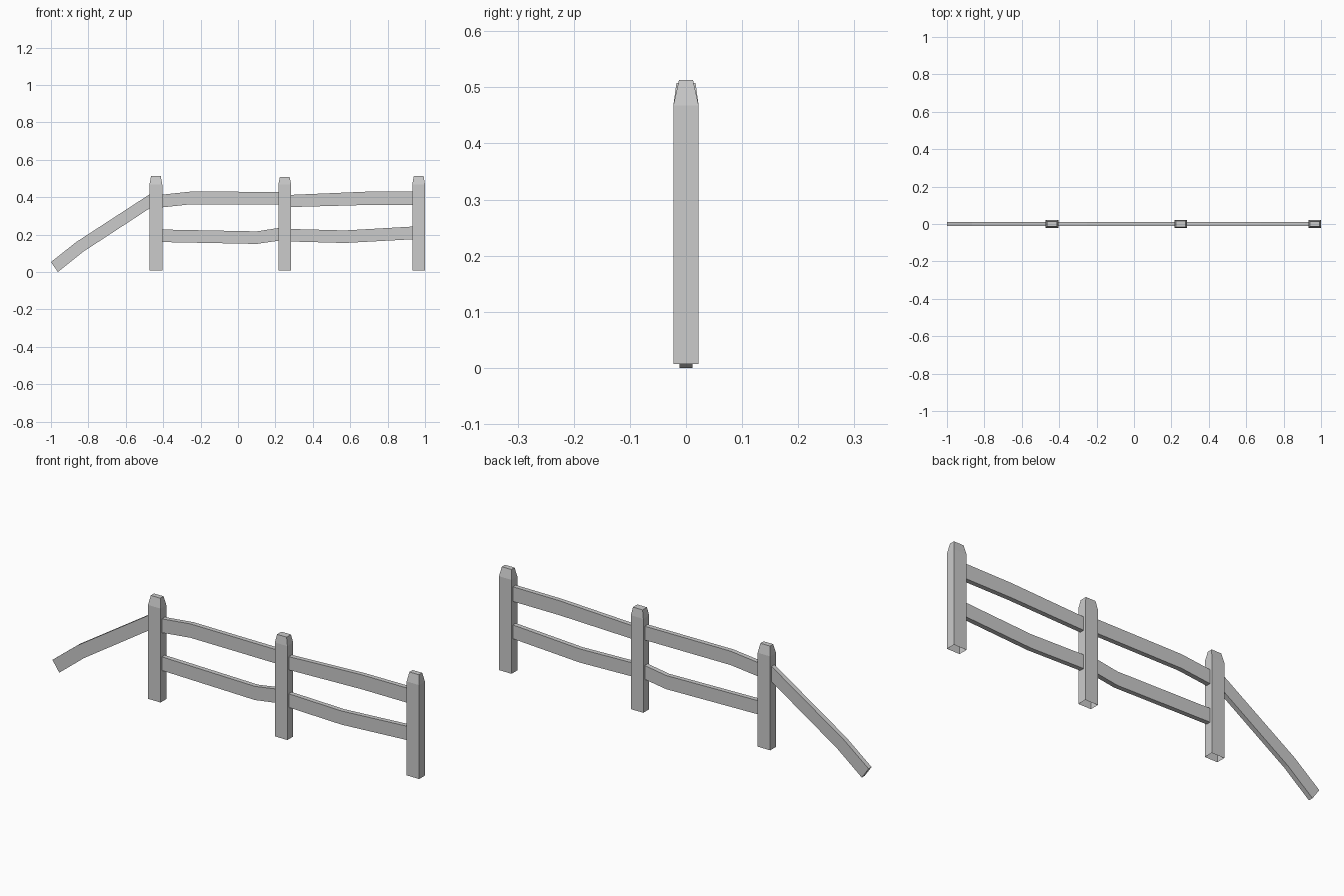
import bpy
import bmesh

if "Cube" in bpy.data.objects:
    bpy.data.objects.remove(bpy.data.objects["Cube"])


def finish(bm, name):
    bmesh.ops.recalc_face_normals(bm, faces=bm.faces)
    mesh = bpy.data.meshes.new(name)
    bm.to_mesh(mesh)
    bm.free()
    obj = bpy.data.objects.new(name, mesh)
    bpy.context.collection.objects.link(obj)


def make_post(name, x, top_z, top_x, top_y):
    """Square post with a tapered cap, open underneath."""
    bm = bmesh.new()
    rings = []
    for z, hx, hy in ((0.007, 0.034, 0.0225), (0.468, 0.034, 0.0225), (top_z, top_x, top_y)):
        rings.append([bm.verts.new((x + sx * hx, sy * hy, z))
                      for sx, sy in ((-1, -1), (1, -1), (1, 1), (-1, 1))])
    for a, b in zip(rings, rings[1:]):
        for i in range(4):
            j = (i + 1) % 4
            bm.faces.new((a[i], a[j], b[j], b[i]))
    bm.faces.new(rings[-1])
    finish(bm, name)


def make_rail(name, sections, hy=0.0115):
    """Bent plank through (upper x, upper z, lower x, lower z) sections."""
    bm = bmesh.new()
    rings = [[bm.verts.new(p) for p in ((ux, -hy, uz), (ux, hy, uz), (lx, hy, lz), (lx, -hy, lz))]
             for ux, uz, lx, lz in sections]
    for a, b in zip(rings, rings[1:]):
        for i in range(4):
            j = (i + 1) % 4
            bm.faces.new((a[i], a[j], b[j], b[i]))
    bm.faces.new(rings[0])
    bm.faces.new(rings[-1])
    finish(bm, name)


def straight(*points):
    return [(x, up, x, low) for x, up, low in points]


# Posts
make_post("left_post", -0.439, 0.513, 0.026, 0.0125)
make_post("middle_post", 0.25, 0.508, 0.026, 0.017)
make_post("right_post", 0.966, 0.513, 0.026, 0.0125)

# Rails between the posts
make_rail("upper_left_rail", straight((-0.41, 0.413, 0.345), (-0.25, 0.430, 0.362), (0.222, 0.428, 0.360)))
make_rail("upper_right_rail", straight((0.278, 0.412, 0.347), (0.68, 0.429, 0.358), (0.937, 0.430, 0.358)))
make_rail("lower_left_rail", straight((-0.41, 0.227, 0.160), (0.10, 0.217, 0.150), (0.222, 0.236, 0.168)))
make_rail("lower_right_rail", straight((0.278, 0.230, 0.163), (0.57, 0.222, 0.155), (0.937, 0.243, 0.175)))

# Fallen rail sloping to the ground
make_rail("fallen_rail", [(-1.0, 0.053, -0.963, 0.0), (-0.865, 0.160, -0.828, 0.108),
                          (-0.468, 0.418, -0.468, 0.343)])
